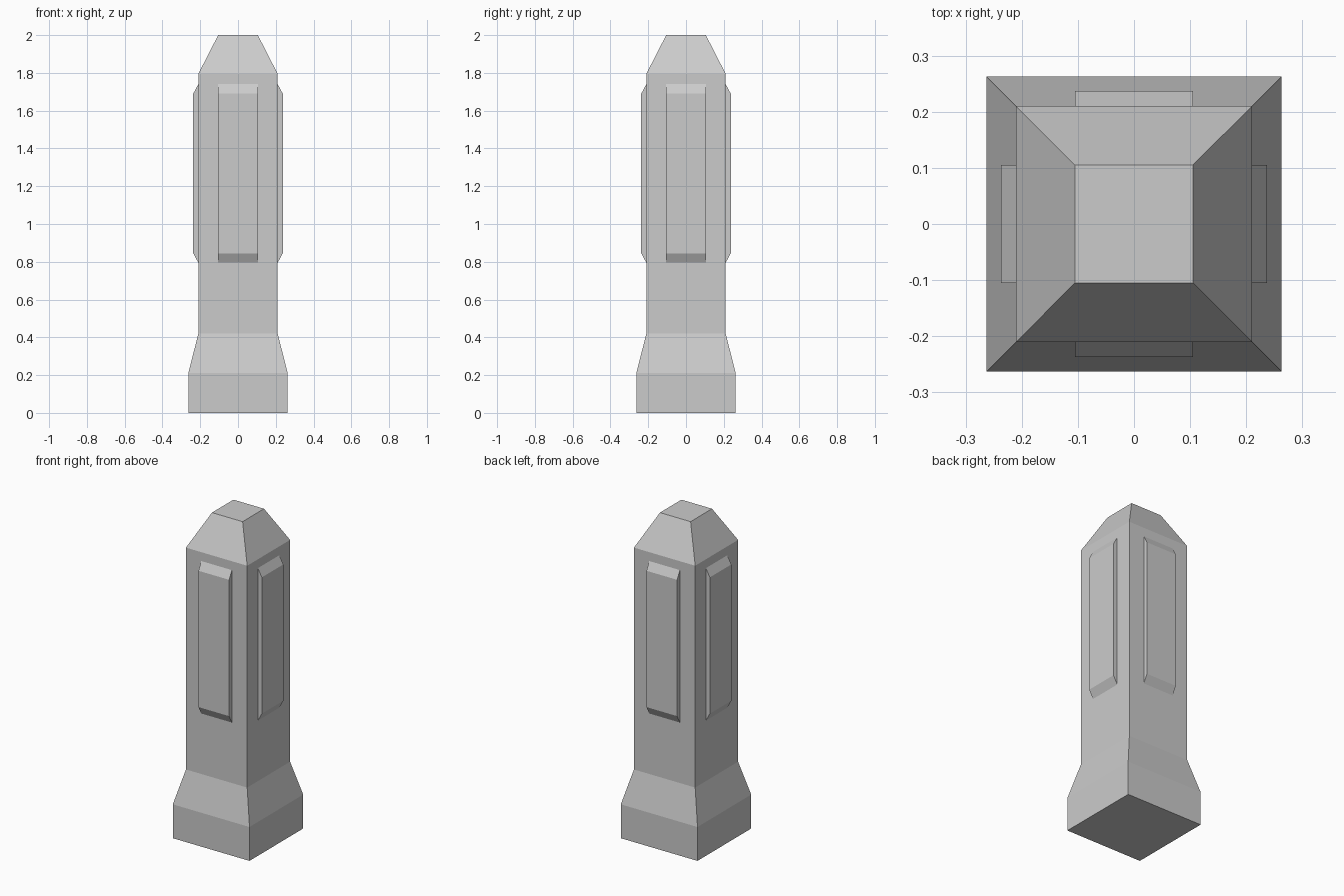
import bpy
import bmesh
from math import pi
from mathutils import Matrix

if "Cube" in bpy.data.objects:
    bpy.data.objects.remove(bpy.data.objects["Cube"])


def finish(name, bm):
    bmesh.ops.recalc_face_normals(bm, faces=bm.faces)
    mesh = bpy.data.meshes.new(name)
    bm.to_mesh(mesh)
    bm.free()
    obj = bpy.data.objects.new(name, mesh)
    bpy.context.collection.objects.link(obj)
    return obj


# Square post: (half width, height) profile from foot to cap
profile = [(0.263, 0), (0.263, 0.21), (0.21, 0.42), (0.21, 1.795), (0.105, 2.0)]
bm = bmesh.new()
rings = [[bm.verts.new((sx * w, sy * w, z))
          for sx, sy in ((-1, -1), (1, -1), (1, 1), (-1, 1))] for w, z in profile]
for low, high in zip(rings, rings[1:]):
    for i in range(4):
        j = (i + 1) % 4
        bm.faces.new((low[i], low[j], high[j], high[i]))
bm.faces.new(rings[0][::-1])
bm.faces.new(rings[-1])
finish("post", bm)

# Raised panels: side profile with sloped ends, extruded across each face
panel_profile = [(-0.20, 0.795), (-0.21, 0.795), (-0.237, 0.845),
                 (-0.237, 1.69), (-0.21, 1.74), (-0.20, 1.74)]
for k, side in enumerate(("front", "right", "back", "left")):
    bm = bmesh.new()
    face = bm.faces.new([bm.verts.new((-0.105, y, z)) for y, z in panel_profile])
    out = bmesh.ops.extrude_face_region(bm, geom=[face], use_keep_orig=True)
    moved = [g for g in out["geom"] if isinstance(g, bmesh.types.BMVert)]
    bmesh.ops.translate(bm, verts=moved, vec=(0.21, 0, 0))
    bmesh.ops.rotate(bm, verts=bm.verts, cent=(0, 0, 0),
                     matrix=Matrix.Rotation(k * pi / 2, 3, 'Z'))
    finish(side + "_panel", bm)
